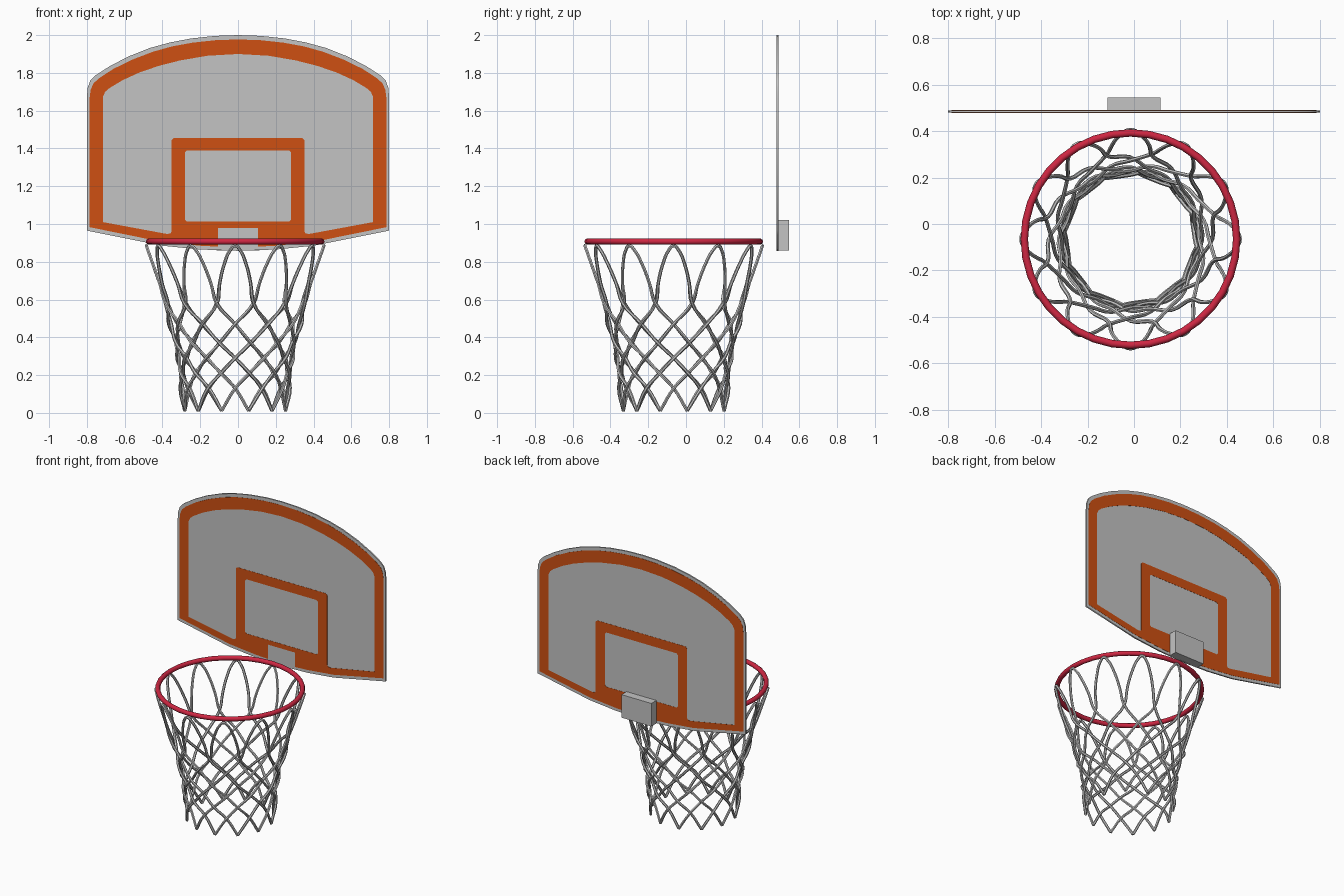
import bpy, math

if "Cube" in bpy.data.objects:
    bpy.data.objects.remove(bpy.data.objects["Cube"])

def material(name, rgb):
    m = bpy.data.materials.new(name)
    m.diffuse_color = (*rgb, 1)
    m.use_nodes = True
    m.node_tree.nodes["Principled BSDF"].inputs["Base Color"].default_value = m.diffuse_color
    return m

GREY = material("grey", (0.55, 0.55, 0.55))
ORANGE = material("orange", (0.62, 0.08, 0.006))
RED = material("red", (0.62, 0.02, 0.055))
CX, CY = -0.015, -0.065      # hoop centre
BOARD_Y = 0.4845

def to_mesh(ob, smooth):
    bpy.ops.object.select_all(action='DESELECT')
    ob.select_set(True)
    bpy.context.view_layer.objects.active = ob
    if ob.type == 'CURVE':
        bpy.ops.object.convert(target='MESH')
    if smooth:
        bpy.ops.object.shade_smooth_by_angle(angle=math.radians(50))

def mirrored(half):
    """Closed outline from its right half, listed from bottom to top."""
    return half + [(-x, z) for x, z in reversed(half) if x > 0]

def plate(name, outlines, half_thickness, mat):
    """Upright flat plate; the first outline is the edge, the others are holes."""
    cu = bpy.data.curves.new(name, 'CURVE')
    cu.dimensions, cu.fill_mode, cu.extrude = '2D', 'BOTH', half_thickness
    for pts in outlines:
        sp = cu.splines.new('POLY')
        sp.points.add(len(pts) - 1)
        for p, (x, z) in zip(sp.points, pts):
            p.co = (x, z, 0, 1)
        sp.use_cyclic_u = True
    cu.materials.append(mat)
    ob = bpy.data.objects.new(name, cu)
    bpy.context.collection.objects.link(ob)
    ob.location.y = BOARD_Y
    ob.rotation_euler.x = math.pi / 2
    to_mesh(ob, False)

# Backboard
plate("backboard", [mirrored([
    (0, 0.858), (0.2, 0.865), (0.4, 0.885), (0.8, 0.965), (0.8, 1.67), (0.796, 1.72),
    (0.783, 1.758), (0.757, 1.785), (0.68, 1.835), (0.58, 1.887), (0.466, 1.932),
    (0.36, 1.961), (0.25, 1.982), (0.12, 1.996), (0, 2.0)])], 0.005, GREY)

# Painted border and target square, showing on both sides of the board
border = mirrored([
    (0.105, 0.98), (0.105, 0.88), (0.2, 0.885), (0.4, 0.905), (0.785, 0.983),
    (0.785, 1.67), (0.78, 1.71), (0.765, 1.745), (0.735, 1.772), (0.66, 1.821),
    (0.56, 1.87), (0.45, 1.912), (0.35, 1.94), (0.24, 1.96), (0.12, 1.973), (0, 1.977)])
opening = mirrored([
    (0.34, 1.455), (0.352, 1.443), (0.352, 0.96), (0.358, 0.95), (0.375, 0.947),
    (0.715, 1.01), (0.715, 1.675), (0.703, 1.70), (0.68, 1.72), (0.61, 1.762),
    (0.52, 1.803), (0.42, 1.837), (0.307, 1.866), (0.16, 1.891), (0, 1.9)])
square = mirrored([(0.27, 1.012), (0.281, 1.023), (0.281, 1.379), (0.27, 1.39)])
plate("board_markings", [border, opening, square], 0.0062, ORANGE)

# Mounting box behind the board
bpy.ops.mesh.primitive_cube_add(size=1, location=(0, 0.517, 0.94))
box = bpy.context.object
box.name = "mounting_box"
box.scale = (0.23, 0.056, 0.16)
box.data.materials.append(GREY)

# Hoop ring
bpy.ops.mesh.primitive_torus_add(major_segments=36, minor_segments=10, major_radius=0.457,
                                 minor_radius=0.016, location=(CX, CY, 0.907))
ring = bpy.context.object
ring.name = "hoop_ring"
ring.data.materials.append(RED)
to_mesh(ring, True)

# Net: twelve cords, each hung over the ring and spiralling down both ways
LEVELS = [(0.58, 0.375), (0.47, 0.345), (0.37, 0.318), (0.29, 0.302),
          (0.21, 0.292), (0.13, 0.284), (0.011, 0.276)]      # crossing height, radius
side = []                                                    # turn, radius, height, weave
for t in (0.92, 0.7, 0.35):
    side.append((15 * (1 - t) ** 0.6, 0.375 + 0.095 * t, 0.58 + 0.305 * t, 0))
for k, (z, r) in enumerate(LEVELS):
    side.append((15 * (k + 1), r, z, 0 if k == 6 else 0.007 * (-1) ** k))
path = [(-a, r + w, z) for a, r, z, w in reversed(side)] + [(0, 0.47, 0.885)]
path += [(a, r - w, z) for a, r, z, w in side]

net = bpy.data.curves.new("net", 'CURVE')
net.dimensions = '3D'
net.bevel_depth, net.bevel_resolution = 0.009, 1
net.resolution_u = 4
net.use_fill_caps = True
net.materials.append(GREY)
for i in range(12):
    sp = net.splines.new('BEZIER')
    sp.bezier_points.add(len(path) - 1)
    for p, (a, r, z) in zip(sp.bezier_points, path):
        ang = math.radians(a + 30 * i)
        p.co = (CX + r * math.sin(ang), CY + r * math.cos(ang), z)
    for p in sp.bezier_points:
        p.handle_left_type = p.handle_right_type = 'AUTO'
net_ob = bpy.data.objects.new("net", net)
bpy.context.collection.objects.link(net_ob)
to_mesh(net_ob, True)
